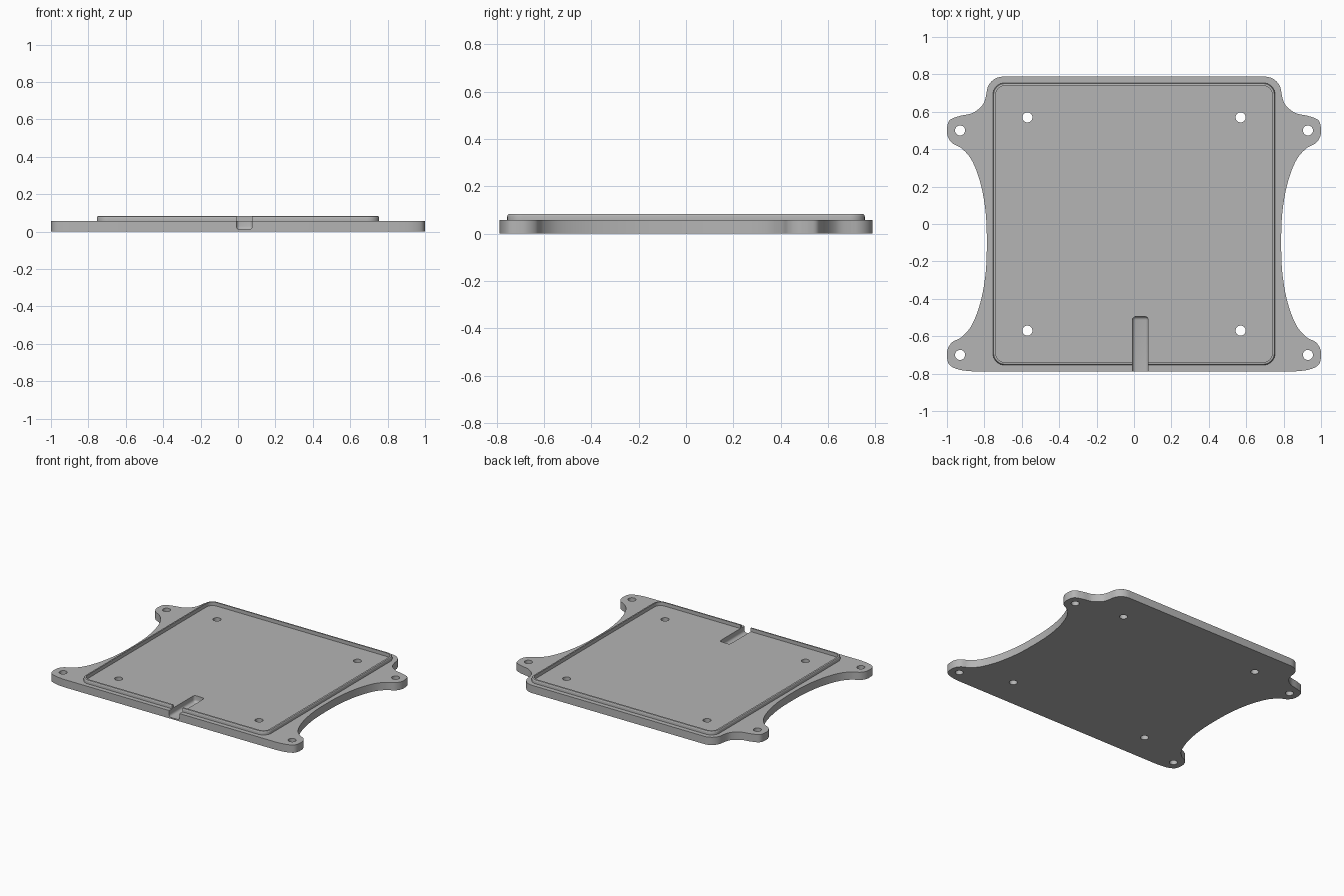
import bpy, bmesh, math
from mathutils import Matrix, Vector

if "Cube" in bpy.data.objects:
    bpy.data.objects.remove(bpy.data.objects["Cube"])

grey = bpy.data.materials.new("plain grey")
grey.diffuse_color = (0.46, 0.46, 0.46, 1)
grey.use_nodes = True
grey.node_tree.nodes["Principled BSDF"].inputs["Base Color"].default_value = grey.diffuse_color


def make_object(name, bm):
    bmesh.ops.recalc_face_normals(bm, faces=bm.faces)
    mesh = bpy.data.meshes.new(name)
    bm.to_mesh(mesh)
    bm.free()
    mesh.materials.append(grey)
    ob = bpy.data.objects.new(name, mesh)
    bpy.context.collection.objects.link(ob)
    return ob


def smooth_curve(pts, steps=6):
    """Catmull-Rom curve through the points."""
    p = [Vector(q) for q in [pts[0]] + pts + [pts[-1]]]
    out = []
    for a, b, c, d in zip(p, p[1:], p[2:], p[3:]):
        for i in range(steps):
            t = i / steps
            out.append(0.5 * (2 * b + (c - a) * t + (2 * a - 5 * b + 4 * c - d) * t**2
                              + (3 * b - a - 3 * c + d) * t**3))
    return [(min(v.x, 1.0), v.y) for v in out] + [pts[-1]]


def rounded_square(half, radius, z, n=8):
    c = half - radius
    pts = []
    for q, (sx, sy) in enumerate([(1, 1), (-1, 1), (-1, -1), (1, -1)]):
        for i in range(n + 1):
            a = math.pi / 2 * (q + i / n)
            pts.append((sx * c + radius * math.cos(a), sy * c + radius * math.sin(a), z))
    return pts


# Base plate outline: rounded back corner, two ears mirrored about y = -0.1
corner = [(0.70 + 0.088 * math.sin(a), 0.70 + 0.088 * math.cos(a))
          for a in [math.pi / 2 * i / 8 for i in range(8)]]
ear_inner = [(0.998, 0.525), (0.998, 0.475), (0.973, 0.433), (0.92, 0.403), (0.866, 0.338),
             (0.82, 0.215), (0.793, 0.06)]
ear_back = [(0.788, 0.70), (0.807, 0.64), (0.862, 0.594), (0.93, 0.578), (0.982, 0.558)]
ear_front = [(0.982, -0.758), (0.93, -0.78), (0.86, -0.788)]
side = smooth_curve(ear_back + ear_inner + [(0.787, -0.1)]
                    + [(x, -0.2 - y) for x, y in reversed(ear_inner)] + ear_front)
right = corner + side
outline = right + [(-x, y) for x, y in reversed(right)]

bm = bmesh.new()
face = bm.faces.new([bm.verts.new((x, y, 0)) for x, y in outline])
top = bmesh.ops.extrude_face_region(bm, geom=[face])["geom"]
bmesh.ops.translate(bm, vec=(0, 0, 0.057),
                    verts=[g for g in top if isinstance(g, bmesh.types.BMVert)])
plate = make_object("mounting_plate", bm)

# Raised rim with a rounded outer top edge, swept around a rounded square
profile = [(0.755, 0.04), (0.755, 0.073), (0.7537, 0.078), (0.7505, 0.0817),
           (0.746, 0.083), (0.739, 0.083), (0.739, 0.04)]
bm = bmesh.new()
loops = [[bm.verts.new(p) for p in rounded_square(h, h - 0.69, z)] for h, z in profile]
for a, b in zip(loops, loops[1:] + loops[:1]):
    for i in range(len(a)):
        j = (i + 1) % len(a)
        bm.faces.new((a[i], a[j], b[j], b[i]))
rim = make_object("raised_rim", bm)

# Cable slot with rounded edges, plus the screw holes
bm = bmesh.new()
bmesh.ops.create_cube(bm, size=1, matrix=Matrix.Translation((0.034, -0.745, 0.11))
                      @ Matrix.Diagonal((0.084, 0.5, 0.2, 1)))
bmesh.ops.bevel(bm, geom=bm.edges[:], offset=0.018, segments=4, profile=0.5, affect='EDGES')
for x, y in [(0.93, 0.5), (0.93, -0.7), (0.57, 0.57), (0.57, -0.57)]:
    for s in (-1, 1):
        bmesh.ops.create_cone(bm, cap_ends=True, segments=24, radius1=0.027, radius2=0.027,
                              depth=0.3, matrix=Matrix.Translation((s * x, y, 0.03)))
cutter = make_object("slot_and_hole_cutter", bm)
cutter.hide_render = True

# Join the rim, cut the slot and holes
bpy.context.view_layer.objects.active = plate
plate.select_set(True)
for tool, op in ((rim, 'UNION'), (cutter, 'DIFFERENCE')):
    mod = plate.modifiers.new(op.lower(), 'BOOLEAN')
    mod.operation = op
    mod.solver = 'EXACT'
    mod.object = tool
    bpy.ops.object.modifier_apply(modifier=mod.name)
    bpy.data.objects.remove(tool)
bpy.ops.object.shade_smooth_by_angle(angle=math.radians(30))
